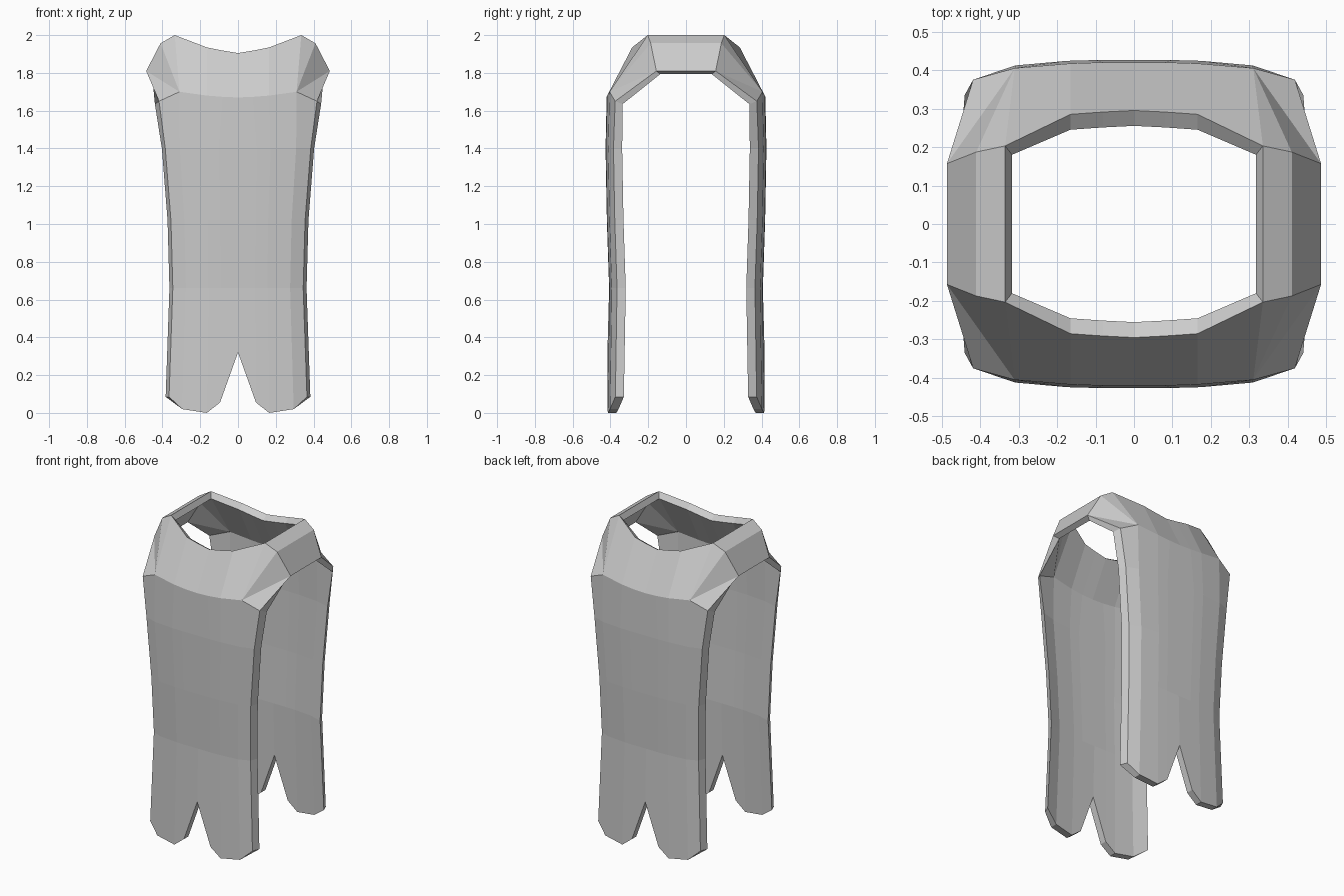
import bpy
import bmesh

if "Cube" in bpy.data.objects:
    bpy.data.objects.remove(bpy.data.objects["Cube"])

# One quarter of the garment: (outer point, inner point), y given as distance from centre
quarter = {}
COLS = range(5)
FRAC = [0, 0.26, 0.45, 0.8, 1]       # column positions across half a panel
BULGE = [0.042, 0.042, 0.04, 0.028, 0]  # panel curves outward toward its middle


def add(key, outer, inner):
    quarter[key] = (outer, inner)


# Scalloped hem with a centre notch
hem = [(0, 0.32), (0.095, 0.055), (0.165, 0.0), (0.295, 0.02), (0.365, 0.085)]
for c, (x, z) in enumerate(hem):
    y = 0.374 + BULGE[c]
    add((0, c), (x, y, z), (x + (0.018 if c == 4 else 0), y - 0.045, z))

# Waist to chest rows: half width, edge depth, height
for r, (w, d, z) in enumerate([(0.345, 0.365, 0.66), (0.355, 0.377, 1.02),
                               (0.385, 0.384, 1.4)], 1):
    for c in COLS:
        x, y = w * FRAC[c], d + BULGE[c]
        add((r, c), (x, y, z), (x + (0.018 if c == 4 else 0), y - 0.046, z))

# Chest line ending at the armpit
chest = [(0, 0.42, 1.67), (0.08, 0.42, 1.673), (0.165, 0.417, 1.68),
         (0.31, 0.405, 1.70), (0.418, 0.375, 1.65)]
for c, (x, y, z) in enumerate(chest):
    add((4, c), (x, y, z), (x, y - 0.045, z - 0.015))
add((4, 4), chest[4], (0.44, 0.335, 1.635))

# Neckline, then across the shoulder to the armhole
add((5, 0), (0, 0.295, 1.905), (0, 0.255, 1.88))
add((5, 1), (0.08, 0.291, 1.918), (0.08, 0.251, 1.893))
add((5, 2), (0.165, 0.285, 1.935), (0.165, 0.245, 1.91))
add((5, 3), (0.335, 0.203, 2.0), (0.317, 0.18, 1.965))
add((5, 4), (0.41, 0.187, 1.957), (0.385, 0.165, 1.925))
add((5, 5), (0.486, 0.157, 1.81), (0.455, 0.137, 1.793))

# Panel and yoke faces
faces = [[(r, c), (r, c + 1), (r + 1, c + 1), (r + 1, c)]
         for r in range(4) for c in range(4)]
faces += [[(4, c), (4, c + 1), (5, c + 1), (5, c)] for c in range(3)]
faces += [[(4, 3), (5, 4), (5, 3)], [(4, 3), (5, 5), (5, 4)],
          [(4, 3), (4, 4), (5, 5)]]

bm = bmesh.new()
shells = [{}, {}]


def vert(layer, key, sx, sy):
    x, y, z = quarter[key][layer]
    full = (key, sx if x else 0, sy)
    if full not in shells[layer]:
        shells[layer][full] = bm.verts.new((x * sx, y * sy, z))
    return shells[layer][full]


# Outer cloth and lining, mirrored left to right and front to back
for layer in (0, 1):
    for sx in (-1, 1):
        for sy in (-1, 1):
            for f in faces:
                bm.faces.new([vert(layer, k, sx, sy) for k in f])
        # Shoulder straps joining front and back
        for c in (3, 4):
            bm.faces.new([vert(layer, (5, c), sx, -1), vert(layer, (5, c + 1), sx, -1),
                          vert(layer, (5, c + 1), sx, 1), vert(layer, (5, c), sx, 1)])

# Thickness along hem, armholes and neck
lining = {v: shells[1][k] for k, v in shells[0].items()}
for e in [e for e in bm.edges if e.is_boundary and e.verts[0] in lining]:
    a, b = e.verts
    bm.faces.new([a, b, lining[b], lining[a]])
bmesh.ops.recalc_face_normals(bm, faces=bm.faces[:])

mesh = bpy.data.meshes.new("tabard")
bm.to_mesh(mesh)
bm.free()
cloth = bpy.data.materials.new("grey_cloth")
cloth.diffuse_color = (0.6, 0.6, 0.6, 1)
cloth.use_nodes = True
cloth.node_tree.nodes["Principled BSDF"].inputs["Base Color"].default_value = cloth.diffuse_color
mesh.materials.append(cloth)
tabard = bpy.data.objects.new("tabard", mesh)
bpy.context.collection.objects.link(tabard)
